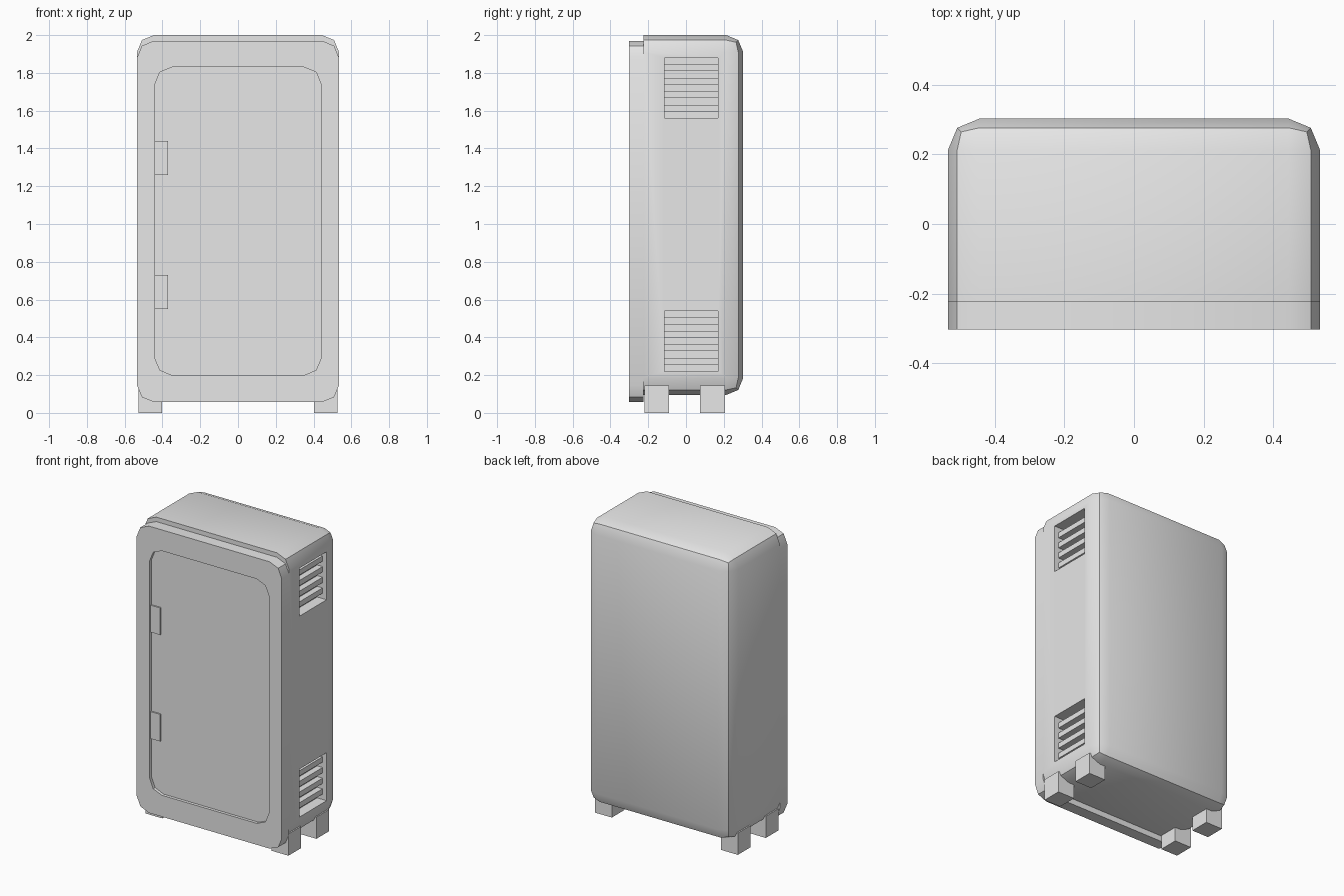
import bpy, bmesh, math
from mathutils import Vector

if "Cube" in bpy.data.objects:
    bpy.data.objects.remove(bpy.data.objects["Cube"])

grey = bpy.data.materials.new("light grey metal")
grey.diffuse_color = (0.8, 0.8, 0.8, 1)
grey.use_nodes = True
grey.node_tree.nodes["Principled BSDF"].inputs["Base Color"].default_value = grey.diffuse_color


def box(name, lo, hi, round_edge=None, radius=0.09):
    """Box from corner to corner; edges chosen by round_edge get a two-step bevel."""
    lo, hi = Vector(lo), Vector(hi)
    bm = bmesh.new()
    bmesh.ops.create_cube(bm, size=1)
    if round_edge:
        edges = [e for e in bm.edges if round_edge(*[v.co for v in e.verts])]
    for v in bm.verts:
        v.co = (lo + hi) / 2 + Vector(c * s for c, s in zip(v.co, hi - lo))
    if round_edge:
        edges = [e for e in edges if e.is_valid]
        bmesh.ops.bevel(bm, geom=edges, offset=radius, segments=2, profile=0.5,
                        affect='EDGES', clamp_overlap=False)
    bmesh.ops.recalc_face_normals(bm, faces=bm.faces[:])
    mesh = bpy.data.meshes.new(name)
    bm.to_mesh(mesh)
    bm.free()
    mesh.materials.append(grey)
    obj = bpy.data.objects.new(name, mesh)
    bpy.context.collection.objects.link(obj)
    return obj


def activate(obj):
    bpy.ops.object.select_all(action='DESELECT')
    obj.select_set(True)
    bpy.context.view_layer.objects.active = obj


def cut(obj, cutter):
    mod = obj.modifiers.new("cut", 'BOOLEAN')
    mod.operation = 'DIFFERENCE'
    mod.solver = 'EXACT'
    mod.object = cutter
    activate(obj)
    bpy.ops.object.modifier_apply(modifier=mod.name)
    bpy.data.objects.remove(cutter)


def smooth(obj):
    activate(obj)
    bpy.ops.object.shade_smooth_by_angle(angle=math.radians(30))


def not_front(a, b):
    return a.y > 0 or b.y > 0


def along_depth(a, b):
    return abs(a.y - b.y) > 0.5


W, FRONT, BACK, SEAM = 0.535, -0.303, 0.303, -0.225

# Cabinet body, rounded everywhere but at the front
body = box("cabinet_body", (-W, SEAM, 0.095), (W, BACK, 2.0), not_front)

# Two vents in the right side: a recess with four flat slats
Y0, Y1, VENT_H = -0.115, 0.17, 0.32
pitch = VENT_H / 9
for label, z0 in (("lower", 0.22), ("upper", 1.56)):
    cut(body, box("vent_cutter", (W - 0.07, Y0, z0), (W + 0.1, Y1, z0 + VENT_H)))
    for i in range(4):
        z = z0 + (2 * i + 1) * pitch
        box(f"{label}_vent_slat_{i + 1}", (W - 0.075, Y0 - 0.003, z),
            (W - 0.03, Y1 + 0.003, z + pitch))
smooth(body)

# Front frame with the shallow recessed door
frame = box("front_frame", (-W, FRONT, 0.057), (W, SEAM, 1.97), along_depth)
cut(frame, box("door_cutter", (-0.44, FRONT - 0.1, 0.2), (0.44, FRONT + 0.02, 1.83), along_depth))
smooth(frame)

# Hinge plates on the door's left edge
for label, z in (("lower", 0.55), ("upper", 1.26)):
    box(f"{label}_hinge", (-0.445, FRONT + 0.01, z), (-0.37, FRONT + 0.03, z + 0.18))

# Four feet
for side, x in (("left", -0.465), ("right", 0.465)):
    for end, y in (("front", -0.155), ("back", 0.14)):
        box(f"{end}_{side}_foot", (x - 0.062, y - 0.066, 0), (x + 0.062, y + 0.066, 0.145))
